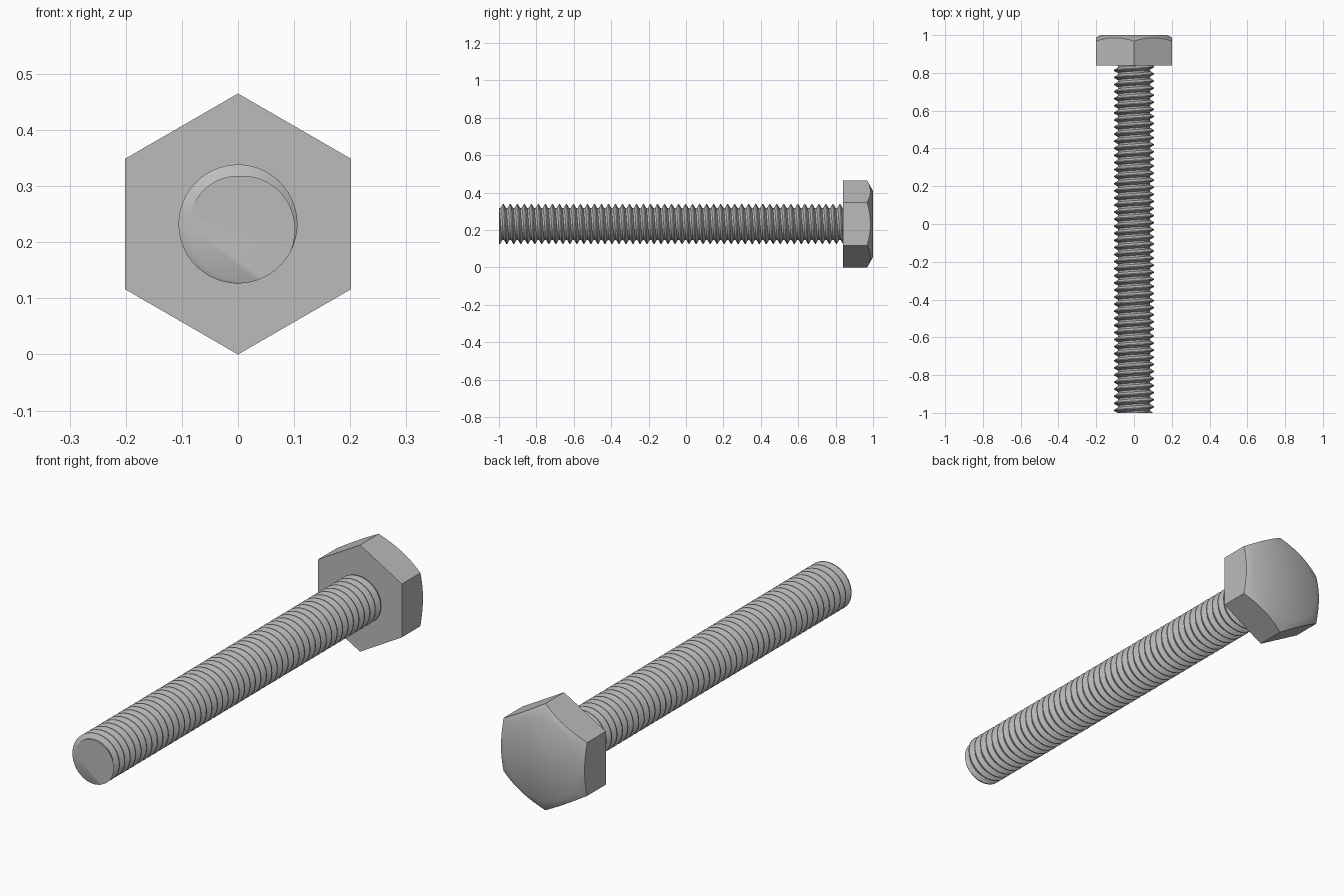
import bpy
import bmesh
from math import cos, sin, tan, pi, radians, floor, ceil

if "Cube" in bpy.data.objects:
    bpy.data.objects.remove(bpy.data.objects["Cube"], do_unlink=True)

AXIS_Z = 0.2325               # height of the bolt axis
CORNER = 0.2325               # hexagon corner radius
FLAT = CORNER * cos(pi / 6)   # hexagon flat radius
HEAD_Y, TIP_Y, TOP_Y = 0.84, -1.0, 1.0
DISC = 0.177                  # radius of the flat disc on the head
MAJOR, MINOR, PITCH = 0.106, 0.086, 0.0375
SEGS = 48

steel = bpy.data.materials.new("steel grey")
steel.use_nodes = True
grey = (0.5, 0.5, 0.5, 1)
steel.diffuse_color = grey
steel.node_tree.nodes["Principled BSDF"].inputs["Base Color"].default_value = grey


def finish(bm, name, angle):
    bmesh.ops.recalc_face_normals(bm, faces=bm.faces)
    mesh = bpy.data.meshes.new(name)
    bm.to_mesh(mesh)
    bm.free()
    mesh.materials.append(steel)
    obj = bpy.data.objects.new(name, mesh)
    bpy.context.collection.objects.link(obj)
    bpy.ops.object.select_all(action="DESELECT")
    obj.select_set(True)
    bpy.context.view_layer.objects.active = obj
    bpy.ops.object.shade_smooth_by_angle(angle=radians(angle))


def polar(r, a, y):
    return (r * cos(a), y, AXIS_Z + r * sin(a))


# Hexagonal head: the chamfer cone leaves an arc on every flat
bm = bmesh.new()
PER_SIDE = 16
corners, arc, disc = [], [], []
for i in range(6 * PER_SIDE):
    a = radians(30) + 2 * pi * i / (6 * PER_SIDE)
    side_angle = (i % PER_SIDE) / PER_SIDE * pi / 3 - pi / 6
    r = FLAT / cos(side_angle)
    if i % PER_SIDE == 0:
        corners.append(bm.verts.new(polar(r, a, HEAD_Y)))
    arc.append(bm.verts.new(polar(r, a, TOP_Y - tan(pi / 6) * (r - DISC))))
    disc.append(bm.verts.new(polar(DISC, a, TOP_Y)))
count = len(arc)
bm.faces.new(corners)
bm.faces.new(disc)
for i in range(count):
    j = (i + 1) % count
    bm.faces.new((arc[i], arc[j], disc[j], disc[i]))
for s in range(6):
    edge = [arc[(s * PER_SIDE + k) % count] for k in range(PER_SIDE + 1)]
    bm.faces.new([corners[(s + 1) % 6], corners[s]] + edge)
finish(bm, "hex_head", 35)

# Threaded shank: one continuous right-hand helical strip, trimmed at both ends
bm = bmesh.new()
profile = [(-1 / 16, MAJOR), (1 / 16, MAJOR), (3 / 8, MINOR), (5 / 8, MINOR)]
START = radians(-50)          # where the crest meets the tip
ROWS = len(profile)
turns = ceil((HEAD_Y - TIP_Y) / PITCH) + 4
rows = []
for k in range(turns * ROWS):
    shift, r = profile[k % ROWS]
    y0 = TIP_Y + (k // ROWS - 1 + shift) * PITCH
    rows.append([bm.verts.new(polar(r, START + 2 * pi * s / SEGS, y0 - PITCH * s / SEGS))
                 for s in range(SEGS)])
for k in range(ROWS, len(rows) - 1):
    for s in range(SEGS):
        # After a full turn the strip joins the row one pitch below
        n, drop = (s + 1) % SEGS, ROWS if s == SEGS - 1 else 0
        bm.faces.new((rows[k][s], rows[k][n] if not drop else rows[k - drop][0],
                      rows[k + 1][n] if not drop else rows[k + 1 - drop][0], rows[k + 1][s]))
for y, side in ((TIP_Y, -1), (HEAD_Y + 0.01, 1)):
    cut = bmesh.ops.bisect_plane(bm, geom=bm.verts[:] + bm.edges[:] + bm.faces[:],
                                 plane_co=(0, y, 0), plane_no=(0, side, 0), clear_outer=True)
    rim = [e for e in cut["geom_cut"] if isinstance(e, bmesh.types.BMEdge)]
    bmesh.ops.holes_fill(bm, edges=rim, sides=0)
loose = [v for v in bm.verts if not v.link_faces]
bmesh.ops.delete(bm, geom=loose, context="VERTS")
finish(bm, "threaded_shank", 35)
